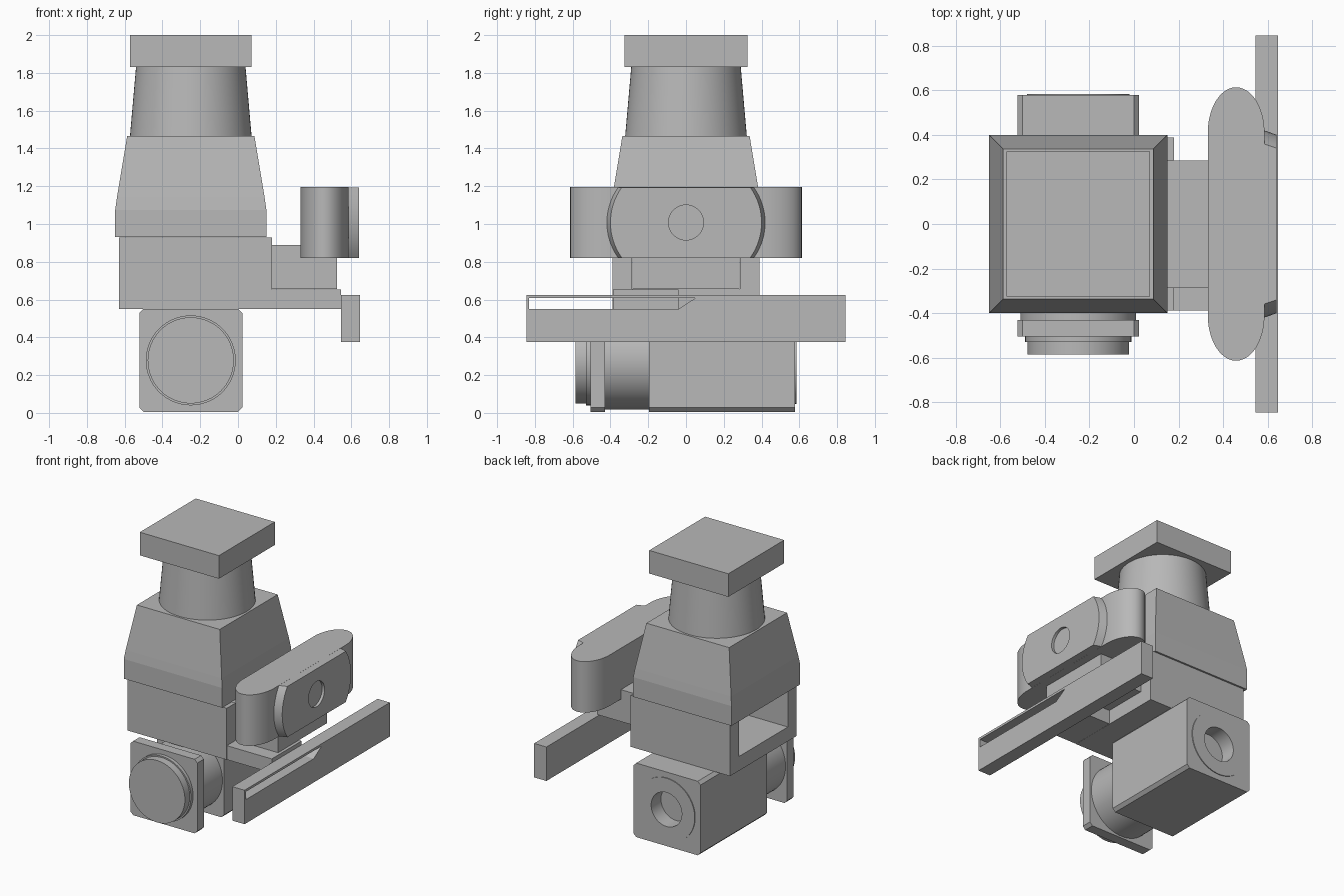
import bpy, bmesh
from math import sin, cos, pi, sqrt
from mathutils import Vector

cube = bpy.data.objects.get("Cube")
if cube:
    bpy.data.objects.remove(cube, do_unlink=True)

grey = bpy.data.materials.new("plain_grey")
grey.use_nodes = True
GREY = (0.48, 0.48, 0.48, 1)
grey.diffuse_color = GREY
grey.node_tree.nodes["Principled BSDF"].inputs["Base Color"].default_value = GREY

CX = -0.25   # centre line of the main column
LENS_Z = 0.278


def loft(name, loops, smooth=False):
    """Skin a stack of equal-length point loops and cap both ends."""
    bm = bmesh.new()
    rings = [[bm.verts.new(p) for p in loop] for loop in loops]
    n = len(rings[0])
    for a, b in zip(rings, rings[1:]):
        for i in range(n):
            j = (i + 1) % n
            bm.faces.new((a[i], a[j], b[j], b[i]))
    bm.faces.new(rings[0])
    bm.faces.new(rings[-1])
    bmesh.ops.recalc_face_normals(bm, faces=bm.faces)
    mesh = bpy.data.meshes.new(name)
    bm.to_mesh(mesh)
    bm.free()
    mesh.materials.append(grey)
    ob = bpy.data.objects.new(name, mesh)
    bpy.context.collection.objects.link(ob)
    if smooth:
        shade(ob)
    return ob


def shade(ob):
    bpy.ops.object.select_all(action='DESELECT')
    ob.select_set(True)
    bpy.context.view_layer.objects.active = ob
    bpy.ops.object.shade_smooth_by_angle(angle=0.5)


def rect(x0, x1, y0, y1, z):
    return [(x0, y0, z), (x1, y0, z), (x1, y1, z), (x0, y1, z)]


def box(name, x, y, z):
    return loft(name, [rect(*x, *y, h) for h in z])


def circle(r, n=64):
    return [(r * cos(2 * pi * i / n), r * sin(2 * pi * i / n)) for i in range(n)]


def turned_y(name, steps):
    """Round part along y from (y, radius) pairs."""
    return loft(name, [[(CX + u, y, LENS_Z + v) for u, v in circle(r)]
                       for y, r in steps], True)


def cut(ob, cutter):
    """Subtract the cutter and remove it."""
    mod = ob.modifiers.new("cut", 'BOOLEAN')
    mod.object = cutter
    mod.solver = 'EXACT'
    bpy.context.view_layer.update()
    dg = bpy.context.evaluated_depsgraph_get()
    mesh = bpy.data.meshes.new_from_object(ob.evaluated_get(dg))
    ob.modifiers.clear()
    ob.data = mesh
    bpy.data.objects.remove(cutter, do_unlink=True)


# Upper column: cap, conical neck and tapered housing
box("top_cap", (-0.572, 0.072), (-0.325, 0.325), (1.83, 2.0))
loft("conical_neck", [[(CX + u, v, z) for u, v in circle(r)]
                      for z, r in ((1.465, 0.322), (1.83, 0.29))], True)
loft("tapered_housing", [rect(CX - h, CX + h, -h, h, z)
                         for z, h in ((0.93, 0.4), (1.075, 0.4), (1.14, 0.391), (1.465, 0.337))])

# Carriage with an open channel and the slide running in it
carriage = box("carriage", (-0.63, 0.18), (-0.388, 0.388), (0.55, 0.929))
cut(carriage, box("channel_cutter", (-0.8, 0.4), (-0.285, 0.285), (0.655, 1.1)))
box("slide_block", (0.0, 0.525), (-0.284, 0.284), (0.655, 0.89))
box("side_shelf", (0.17, 0.546), (-0.387, -0.04), (0.551, 0.654))

# Long rail with its slanted slot
rail = box("rail", (0.545, 0.645), (-0.845, 0.845), (0.375, 0.625))
slot = [(-0.83, 0.55), (-0.04, 0.55), (0.05, 0.608), (-0.83, 0.608)]
cut(rail, loft("slot_cutter", [[(x, y, z) for y, z in slot] for x in (0.5, 0.7)]))

# Grip with rounded ends
N = 24
end = [(0.458 + 0.127 * cos(pi * i / N), 0.41 + 0.203 * sin(pi * i / N))
       for i in range(N + 1)]
outline = end + [(x, -y) for x, y in reversed(end)]
loft("grip", [[(x, y, z) for x, y in outline] for z in (0.82, 1.195)], True)


def bowed(x, reach, r=0.32, half=0.187):
    """Face-plate outline with bowed ends, at depth x."""
    side = []
    for i in range(17):
        t = half * (i / 8 - 1)
        side.append((reach - r + sqrt(r * r - t * t), 1.0075 + t))
    pts = side + [(-y, z) for y, z in reversed(side)]
    return [(x, y, z) for y, z in pts]


plate = loft("grip_face_plate", [bowed(0.57, 0.424), bowed(0.64, 0.4)])
cut(plate, loft("button_cutter", [[(x, u, 1.008 + v) for u, v in circle(0.093, 48)]
                                  for x in (0.62, 0.7)]))
shade(plate)


# Lower unit: chamfered square sections with round lens parts
def chamfered(name, y0, y1, h=0.2725, c=0.022):
    corner = [(h, h - c), (h - c, h)]
    pts = corner + [(-u, v) for u, v in reversed(corner)]
    pts += [(-u, -v) for u, v in pts]
    return loft(name, [[(CX + u, y, LENS_Z + v) for u, v in pts] for y in (y0, y1)])


body = chamfered("lower_body", -0.195, 0.578)
cut(body, turned_y("socket_cutter", [(0.47, 0.125), (0.7, 0.125)]))
ring = turned_y("rear_ring", [(0.57, 0.23), (0.584, 0.23)])
cut(ring, turned_y("ring_cutter", [(0.5, 0.125), (0.7, 0.125)]))
shade(body)
shade(ring)
turned_y("lens_barrel", [(-0.44, 0.26), (-0.19, 0.26)])
chamfered("front_flange", -0.505, -0.43)
turned_y("lens_collar", [(-0.53, 0.238), (-0.5, 0.238)])
turned_y("lens_front", [(-0.586, 0.228), (-0.52, 0.228)])
